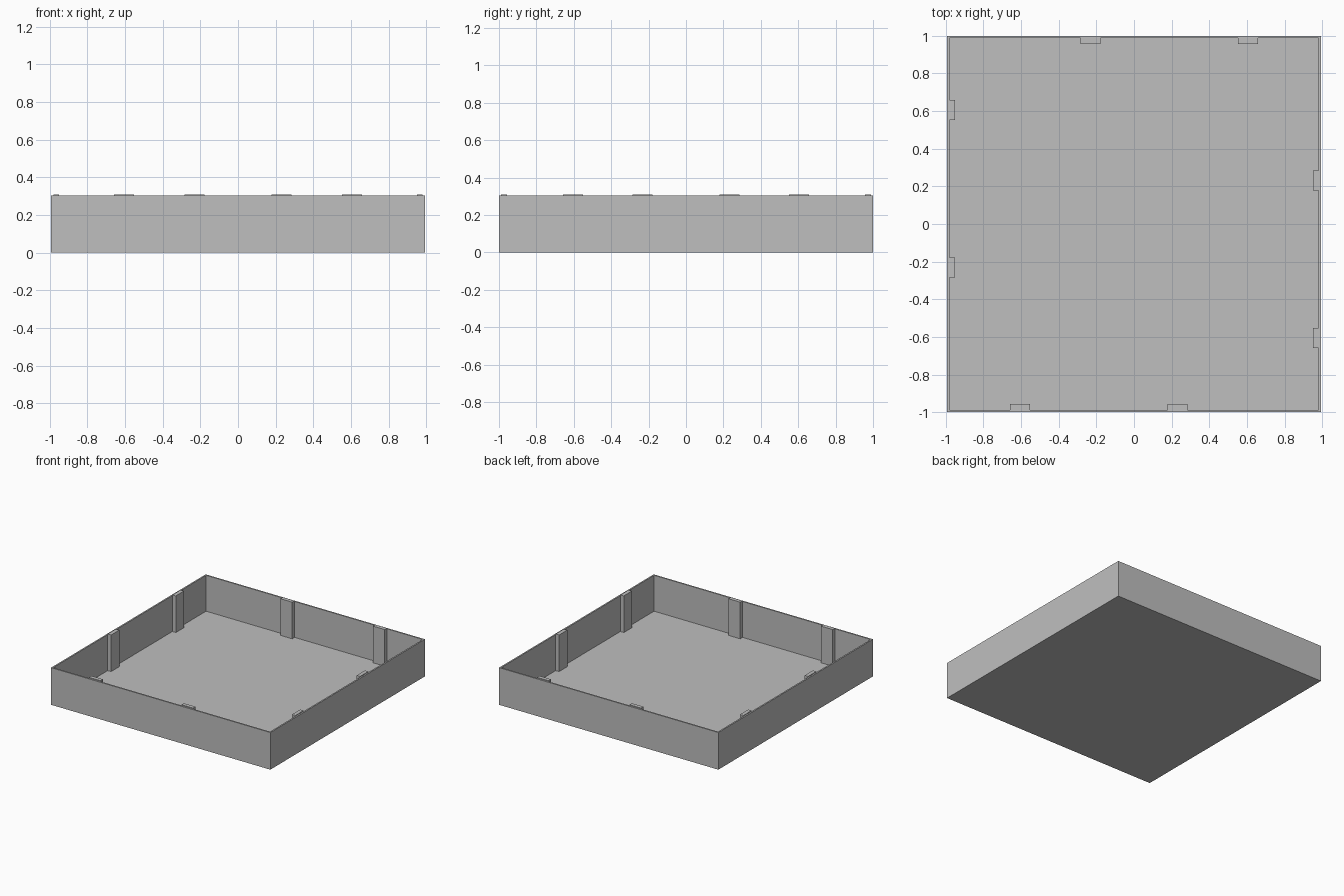
import bpy
from math import pi
from mathutils import Matrix

cube = bpy.data.objects.get("Cube")
if cube:
    bpy.data.objects.remove(cube, do_unlink=True)

GREY = (0.52, 0.52, 0.52, 1.0)
grey = bpy.data.materials.new("plain grey")
grey.use_nodes = True
grey.diffuse_color = GREY
grey.node_tree.nodes["Principled BSDF"].inputs["Base Color"].default_value = GREY

HALF_X, HALF_Y = 0.993, 1.0
FLOOR = 0.01
WALL_TOP, POST_TOP = 0.304, 0.31
WALL = 0.012
POST_WIDTH, POST_REACH = 0.106, 0.043
POST_CENTRES = (-0.605, 0.232)


def box(name, low, high, turn=0.0):
    """Box between two corners, turned about the vertical axis."""
    bpy.ops.mesh.primitive_cube_add(size=1)
    ob = bpy.context.object
    ob.name = name
    size = [h - l for l, h in zip(low, high)]
    mid = [(h + l) / 2 for l, h in zip(low, high)]
    ob.data.transform(Matrix.Rotation(turn, 4, "Z") @ Matrix.Translation(mid)
                      @ Matrix.Diagonal((*size, 1)))
    ob.data.materials.append(grey)
    return ob


# Thin floor plate
box("floor", (-HALF_X, -HALF_Y, 0), (HALF_X, HALF_Y, FLOOR))

# Four walls, each with two inner posts, repeated by quarter turns
for i, side in enumerate(("front", "left", "back", "right")):
    turn = i * pi / 2
    along, out = (HALF_X, HALF_Y) if i % 2 == 0 else (HALF_Y, HALF_X)
    # Front and back walls fill the corners, the others fit between them
    reach = along if i % 2 == 0 else along - WALL
    box(f"{side}_wall", (-reach, -out, FLOOR), (reach, -out + WALL, WALL_TOP), turn)
    for n, c in enumerate(POST_CENTRES, 1):
        box(f"{side}_post_{n}",
            (c - POST_WIDTH / 2, -out + WALL, FLOOR),
            (c + POST_WIDTH / 2, -out + POST_REACH, POST_TOP), turn)
